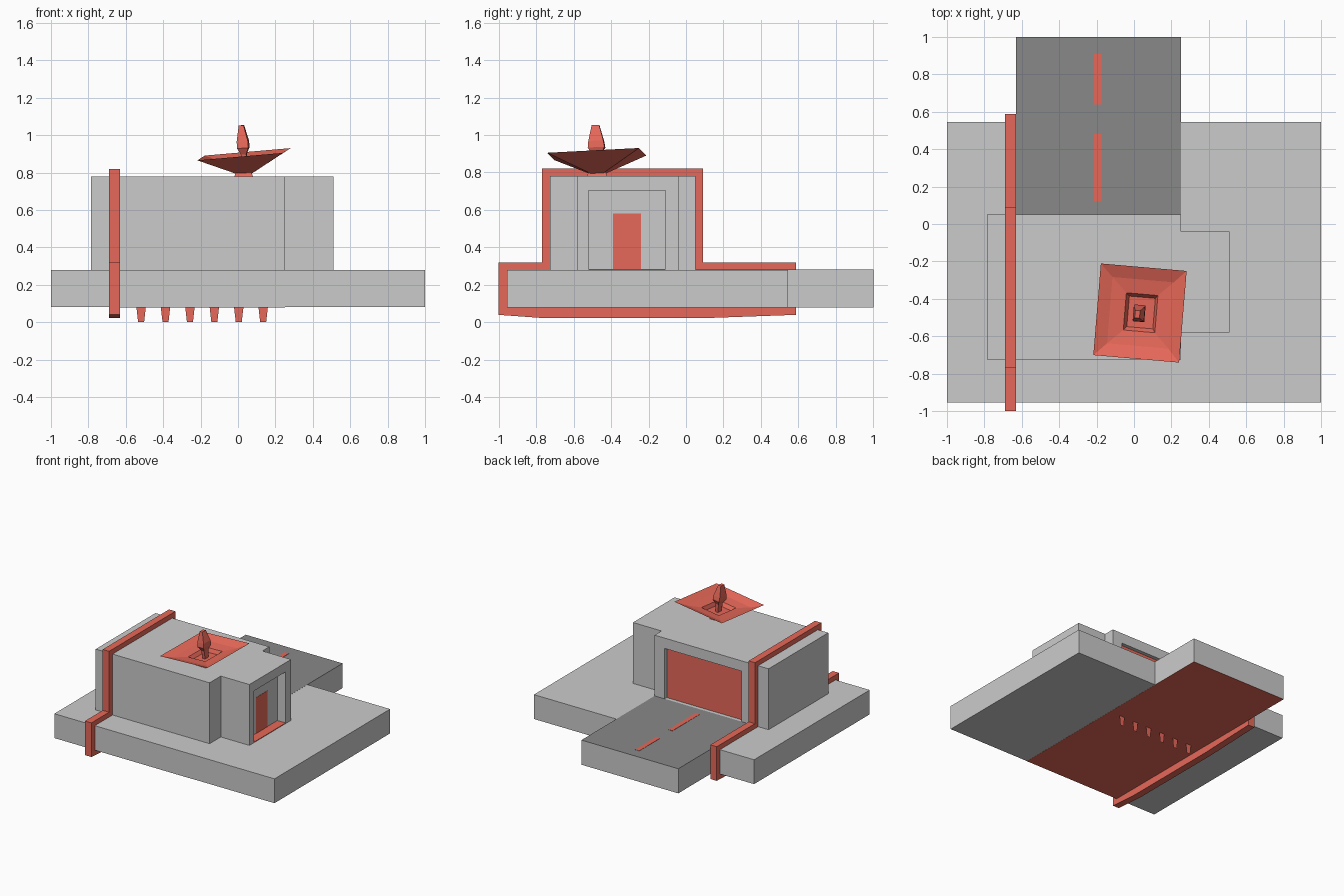
import bpy, bmesh
from mathutils import Matrix, Vector

if "Cube" in bpy.data.objects:
    bpy.data.objects.remove(bpy.data.objects["Cube"])


def material(name, rgb):
    m = bpy.data.materials.new(name)
    m.diffuse_color = (*rgb, 1)
    m.use_nodes = True
    m.node_tree.nodes["Principled BSDF"].inputs["Base Color"].default_value = m.diffuse_color
    return m


RED = material("red", (0.8, 0.14, 0.1))
DARK = material("asphalt", (0.25, 0.25, 0.25))


def finish(name, bm, mat=None):
    bmesh.ops.recalc_face_normals(bm, faces=bm.faces)
    me = bpy.data.meshes.new(name)
    bm.to_mesh(me)
    bm.free()
    ob = bpy.data.objects.new(name, me)
    bpy.context.collection.objects.link(ob)
    if mat:
        me.materials.append(mat)
    return ob


def loft(name, rings, mat=None):
    """Join equal-length point loops and cap both ends."""
    bm = bmesh.new()
    rows = [[bm.verts.new(p) for p in r] for r in rings]
    n = len(rows[0])
    for a, b in zip(rows, rows[1:]):
        for i in range(n):
            j = (i + 1) % n
            bm.faces.new((a[i], a[j], b[j], b[i]))
    bm.faces.new(rows[0])
    bm.faces.new(rows[-1])
    return finish(name, bm, mat)


def prism(name, outline, z0, z1, mat=None):
    return loft(name, [[(x, y, z) for x, y in outline] for z in (z0, z1)], mat)


def box(name, x0, x1, y0, y1, z0, z1, mat=None):
    return prism(name, [(x0, y0), (x1, y0), (x1, y1), (x0, y1)], z0, z1, mat)


def square_loft(name, rings, frame, mat):
    """Rings of (half width, half depth, height) placed in a tilted frame."""
    return loft(name, [[frame @ Vector((sx * a, sy * b, h))
                        for sx, sy in ((-1, -1), (1, -1), (1, 1), (-1, 1))]
                       for a, b, h in rings], mat)


def cut(ob, cutter):
    mod = ob.modifiers.new("recess", "BOOLEAN")
    mod.operation, mod.solver, mod.object = "DIFFERENCE", "EXACT", cutter
    bpy.context.view_layer.objects.active = ob
    bpy.ops.object.modifier_apply(modifier=mod.name)
    bpy.data.objects.remove(cutter)


# Ground slab with the drive sticking out at the back
prism("ground_slab", [(-1, -.955), (1, -.955), (1, .545), (.25, .545), (.25, 1),
                      (-.63, 1), (-.63, .545), (-1, .545)], .08, .28)
box("driveway_surface", -.63, .25, .05, 1, .279, .281, DARK)
box("underside_strip", -.63, .25, -.955, 1, .079, .081, RED)
for y0, y1 in ((.12, .48), (.64, .91)):
    box("road_dash", -.213, -.175, y0, y1, .28, .283, RED)

# House with side porch, garage and entrance recesses
house = prism("house", [(-.785, -.725), (.25, -.725), (.25, -.58), (.51, -.58), (.51, -.04),
                        (.25, -.04), (.25, .05), (-.785, .05)], .28, .78)
cut(house, box("cutter", -.54, .16, .018, .2, .2, .695))
cut(house, box("cutter", .435, .7, -.52, -.11, .2, .705))
box("garage_door", -.54, .16, .016, .02, .28, .695, RED)
box("entrance_door", .433, .437, -.39, -.24, .28, .58, RED)
box("entrance_floor", .435, .51, -.52, -.11, .28, .285, RED)

# Flat tabs hanging under the slab, in line with the garage door
bm = bmesh.new()
for i in range(6):
    x = -.518 + .1305 * i
    bm.faces.new([bm.verts.new((x + dx, .02, z)) for dx, z in
                  ((-.016, 0), (.016, 0), (.025, .08), (-.025, .08))])
finish("under_tabs", bm, RED)

# Band wrapping around the slab and the house
inner = [(-.955, .08), (-.955, .28), (-.727, .28), (-.727, .78), (.05, .78),
         (.05, .28), (.545, .28), (.545, .08), (.08, .08), (-.75, .08)]
outer = [(-1, .04), (-1, .32), (-.77, .32), (-.77, .82), (.09, .82),
         (.09, .32), (.587, .32), (.587, .04), (.08, .022), (-.75, .022)]
bm = bmesh.new()
loops = [[bm.verts.new((x, y, z)) for y, z in path]
         for path, x in ((inner, -.69), (outer, -.69), (outer, -.632), (inner, -.632))]
for k in range(4):
    a, b = loops[k], loops[(k + 1) % 4]
    for i in range(10):
        j = (i + 1) % 10
        bm.faces.new((a[i], a[j], b[j], b[i]))
finish("wrap_band", bm, RED)

# Tilted square dish with mast on a roof mount
u = Vector((.46, -.04, .04)).normalized()
n = u.cross(Vector((.035, .49, .025))).normalized()
v = n.cross(u)
frame = Matrix.Translation((.032, -.476, .898)) @ Matrix((u, v, n)).transposed().to_4x4()
square_loft("dish", [(.035, .035, -.105), (.231, .246, 0), (.165, .178, -.025),
                     (.085, .1, -.036), (.07, .082, -.065)], frame, RED)
square_loft("dish_mast", [(.012, .02, -.07), (.014, .025, 0), (.03, .045, .035),
                          (.03, .04, .07), (.013, .02, .155)], frame, RED)
square_loft("dish_mount", [(.05, .055, 0), (.04, .045, .025)],
            Matrix.Translation((.03, -.475, .779)), RED)
